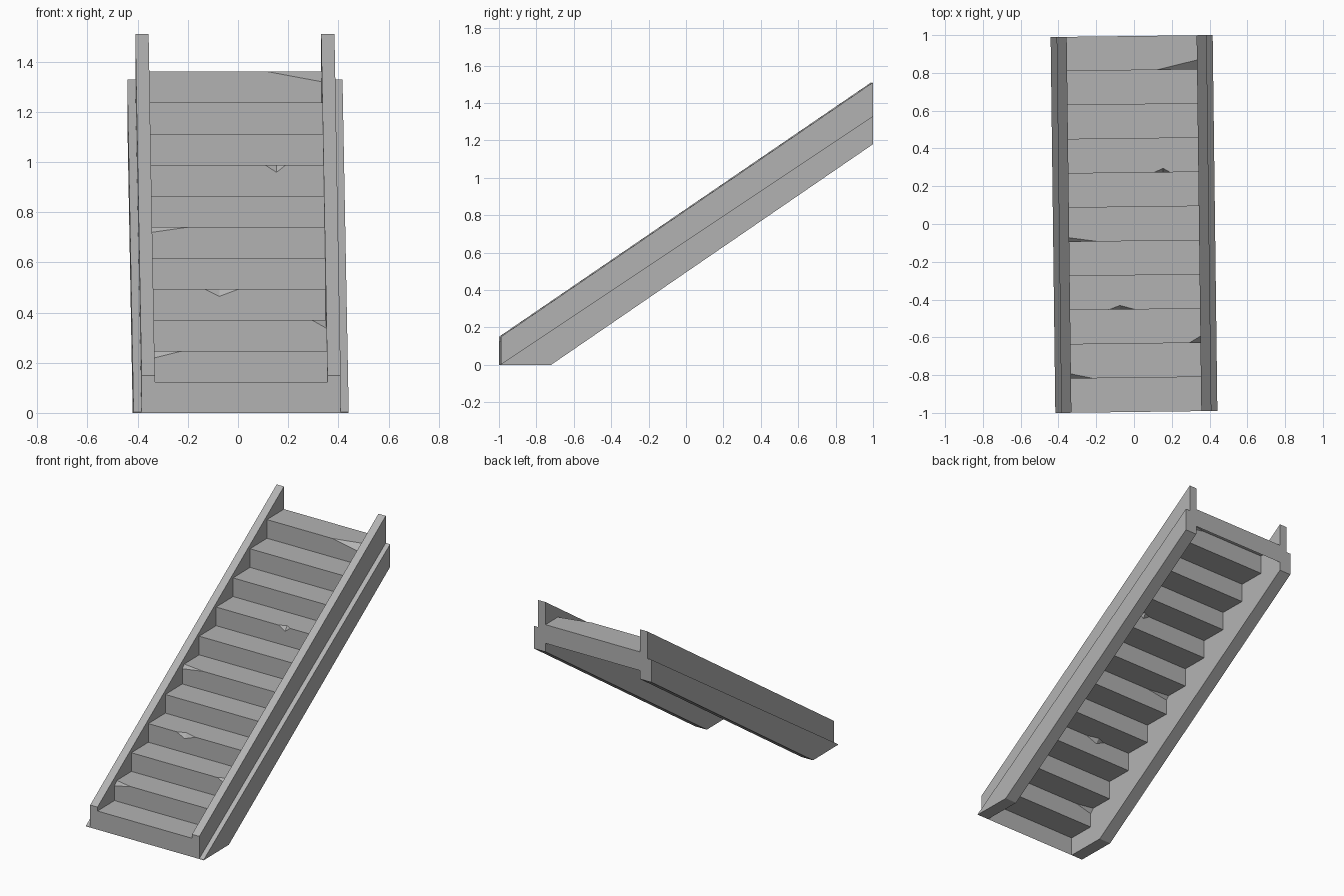
import bpy, bmesh
from mathutils import Matrix

cube = bpy.data.objects.get("Cube")
if cube:
    bpy.data.objects.remove(cube, do_unlink=True)

grey = bpy.data.materials.new("stone grey")
grey.use_nodes = True
COLOUR = (0.45, 0.45, 0.45, 1)
grey.diffuse_color = COLOUR
grey.node_tree.nodes["Principled BSDF"].inputs["Base Color"].default_value = COLOUR

STEPS = 11
HALF = 0.995                 # half length of the flight
INNER, RAIL, OUTER = 0.344, 0.397, 0.429
RISE, RUN = 1.36 / STEPS, 2 * HALF / STEPS
TURN = Matrix.Rotation(0.0125, 4, "Z")   # the flight stands slightly askew


def finish(bm, name):
    bm.transform(TURN)
    mesh = bpy.data.meshes.new(name)
    bm.to_mesh(mesh)
    bm.free()
    mesh.materials.append(grey)
    bpy.context.collection.objects.link(bpy.data.objects.new(name, mesh))


def face(bm, *points):
    bm.faces.new([bm.verts.new(p) for p in points])


# Side walls: a stepped section swept up the slope and cut off at the ground
def side_wall(name, side):
    section = [(INNER, 0.15, 1.51), (RAIL, 0.15, 1.51), (RAIL, 0.003, 1.33),
               (OUTER, 0.003, 1.33), (OUTER, -0.184, 1.18), (INNER, -0.184, 1.18)]
    bm = bmesh.new()
    low = [bm.verts.new((side * x, -HALF, z)) for x, z, _ in section]
    high = [bm.verts.new((side * x, HALF, z)) for x, _, z in section]
    bm.faces.new(low)
    bm.faces.new(high)
    for i in range(len(section)):
        j = (i + 1) % len(section)
        bm.faces.new((low[i], low[j], high[j], high[i]))
    cut = bmesh.ops.bisect_plane(bm, geom=bm.verts[:] + bm.edges[:] + bm.faces[:],
                                 plane_co=(0, 0, 0), plane_no=(0, 0, -1), clear_outer=True)
    edges = [e for e in cut["geom_cut"] if isinstance(e, bmesh.types.BMEdge)]
    bmesh.ops.holes_fill(bm, edges=edges, sides=0)
    bmesh.ops.recalc_face_normals(bm, faces=bm.faces)
    finish(bm, name)


side_wall("left_side_wall", 1)
side_wall("right_side_wall", -1)

# Chipped step edges: start x, deepest x, end x, drop, depth
CHIPS = {
    2: (-INNER, -INNER, -0.23, 0.028, 0.025),
    3: (0.285, INNER, INNER, 0.033, 0.035),
    4: (-0.14, -0.08, 0.0, 0.03, 0.022),
    6: (-INNER, -INNER, -0.19, 0.022, 0.022),
    8: (0.11, 0.157, 0.195, 0.03, 0.022),
    11: (0.13, INNER, INNER, 0.04, 0.05),
}

# Steps: thin risers and treads, open underneath
bm = bmesh.new()
for step in range(1, STEPS + 1):
    y, z = -HALF + RUN * (step - 1), RISE * step
    upper = [(-INNER, y, z), (INNER, y, z)]
    lower = list(upper)
    if step in CHIPS:
        start, deepest, end, drop, depth = CHIPS[step]
        a, b = (start, y, z), (end, y, z)
        top, bottom = (deepest, y + depth, z), (deepest, y, z - drop)
        left = [upper[0], a] if start < deepest else []
        right = [b, upper[1]] if end > deepest else []
        upper = left + [top] + right
        lower = left + [bottom] + right
        if left:
            face(bm, a, bottom, top)
        if right:
            face(bm, bottom, b, top)
    face(bm, *upper, (INNER, y + RUN, z), (-INNER, y + RUN, z))
    face(bm, (-INNER, y, z - RISE), (INNER, y, z - RISE), *reversed(lower))

# Back plate closing the top step
face(bm, (INNER, HALF, RISE * (STEPS - 1)), (-INNER, HALF, RISE * (STEPS - 1)),
     (-INNER, HALF, RISE * STEPS), (INNER, HALF, RISE * STEPS))
bmesh.ops.remove_doubles(bm, verts=bm.verts, dist=0.0005)
finish(bm, "steps")
